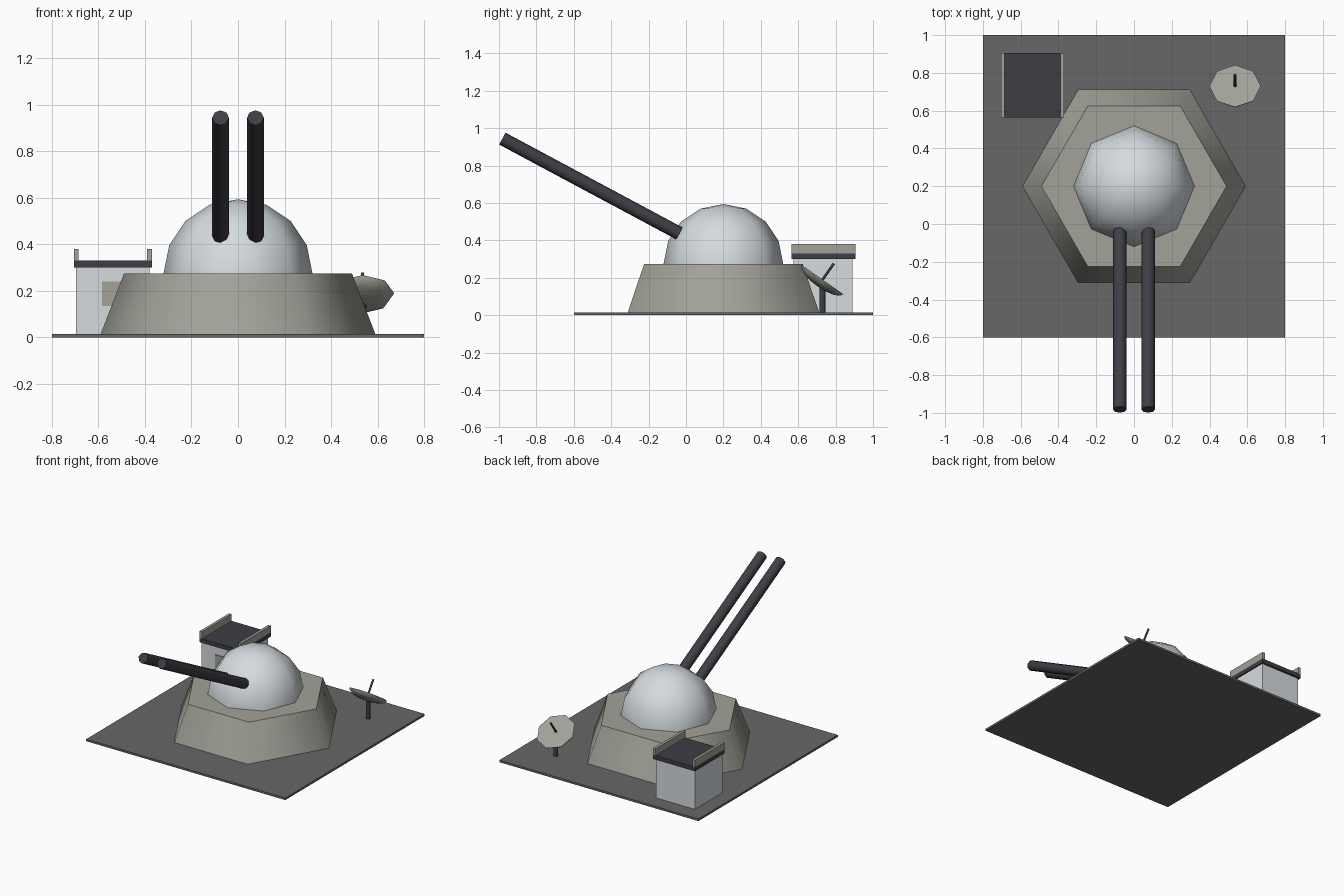
import bpy, bmesh
from math import sin, cos, pi, radians
from mathutils import Vector

cube = bpy.data.objects.get("Cube")
if cube:
    bpy.data.objects.remove(cube, do_unlink=True)


def material(name, rgb):
    m = bpy.data.materials.new(name)
    m.use_nodes = True
    m.diffuse_color = (*rgb, 1)
    m.node_tree.nodes["Principled BSDF"].inputs["Base Color"].default_value = (*rgb, 1)
    return m


ground = material("ground grey", (0.135, 0.135, 0.135))
concrete = material("warm concrete", (0.36, 0.36, 0.32))
white = material("pale plating", (0.66, 0.71, 0.74))
dark = material("dark metal", (0.05, 0.048, 0.06))


def finish(name, bm, mat):
    bmesh.ops.recalc_face_normals(bm, faces=bm.faces)
    mesh = bpy.data.meshes.new(name)
    bm.to_mesh(mesh)
    bm.free()
    mesh.materials.append(mat)
    obj = bpy.data.objects.new(name, mesh)
    bpy.context.collection.objects.link(obj)
    return obj


def box(name, low, high, mat):
    bm = bmesh.new()
    bmesh.ops.create_cube(bm, size=1)
    for v in bm.verts:
        v.co = [(a + b) / 2 + c * (b - a) for a, b, c in zip(low, high, v.co)]
    return finish(name, bm, mat)


def turned(name, profile, sides, origin, mat, axis=(0, 0, 1)):
    """Spin (radius, height) points around an axis; ends are capped."""
    bm = bmesh.new()
    rings = []
    for r, h in profile:
        if r < 1e-4:
            rings.append([bm.verts.new((0, 0, h))])
        else:
            rings.append([bm.verts.new((r * cos(2 * pi * i / sides), r * sin(2 * pi * i / sides), h))
                          for i in range(sides)])
    for a, b in zip(rings, rings[1:]):
        for i in range(sides):
            j = (i + 1) % sides
            quad = [a[i % len(a)], a[j % len(a)], b[j % len(b)], b[i % len(b)]]
            bm.faces.new(list(dict.fromkeys(quad)))
    for ring in (rings[0], rings[-1]):
        if len(ring) > 1:
            bm.faces.new(ring)
    obj = finish(name, bm, mat)
    obj.location = origin
    # the axis always lies in the yz plane, so a tilt about x is enough
    obj.rotation_euler = Vector((0, 0, 1)).rotation_difference(Vector(axis)).to_euler()
    bpy.ops.object.select_all(action="DESELECT")
    obj.select_set(True)
    bpy.context.view_layer.objects.active = obj
    bpy.ops.object.shade_smooth_by_angle(angle=radians(65))
    return obj


def rod(name, radius, start, end, mat):
    axis = Vector(end) - Vector(start)
    return turned(name, [(radius, 0), (radius, axis.length)], 8, start, mat, axis)


# Ground slab and hexagonal bunker
box("ground_slab", (-0.8, -0.6, 0), (0.8, 1, 0.015), ground)
turned("bunker", [(0.59, 0.015), (0.49, 0.274)], 6, (0, 0.2, 0), concrete)

# Turret dome with two raised gun barrels
quarter = [i * pi / 16 * 2 for i in range(5)]
dome = [(0.32, -0.02)] + [(0.32 * cos(a), 0.32 * sin(a)) for a in quarter]
turned("turret_dome", dome, 8, (0, 0.2, 0.274), white)
for side, x in (("right", -0.075), ("left", 0.075)):
    rod(side + "_barrel", 0.036, (x, -0.035, 0.437), (x, -0.982, 0.944), dark)

# Hut with window, flat roof and side parapets
box("hut_walls", (-0.695, 0.575, 0.015), (-0.38, 0.89, 0.305), white)
box("hut_window", (-0.585, 0.569, 0.135), (-0.485, 0.576, 0.24), concrete)
box("hut_roof", (-0.705, 0.565, 0.3), (-0.37, 0.905, 0.33), dark)
for side, x in (("right", -0.705), ("left", -0.39)):
    box(side + "_parapet", (x, 0.565, 0.33), (x + 0.02, 0.905, 0.38), concrete)

# Tilted dish on a post with its feed rod
centre = Vector((0.535, 0.73, 0.19))
facing = Vector((0, sin(radians(35)), cos(radians(35))))
bowl = [(0.136 * cos(a), -0.045 * sin(a)) for a in quarter]
turned("dish", bowl, 8, centre, concrete, facing)
rod("dish_post", 0.015, (0.535, 0.73, 0.015), (0.535, 0.73, 0.165), dark)
rod("dish_feed", 0.007, centre - facing * 0.01, centre + facing * 0.105, dark)
